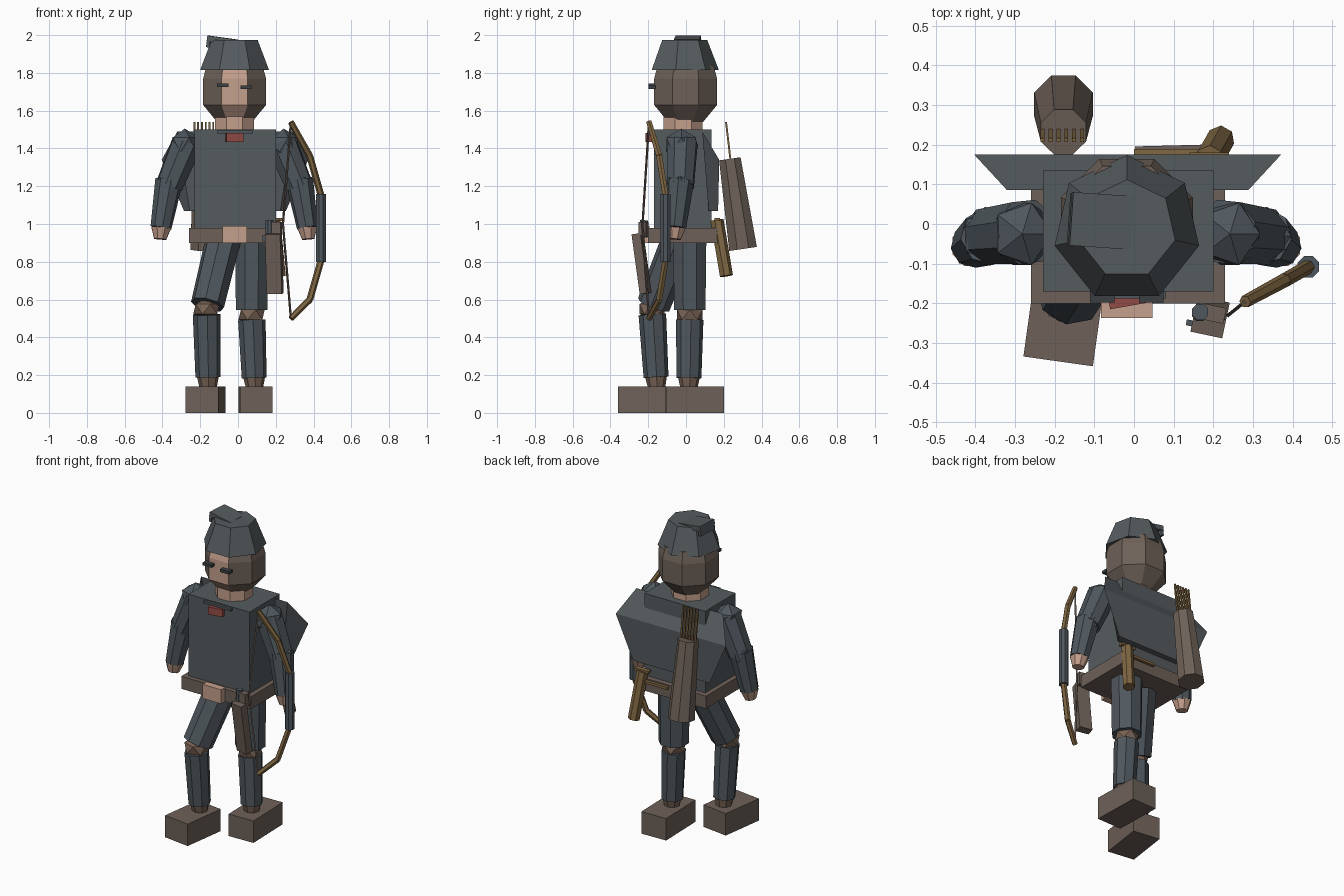
import bpy, bmesh, math
from mathutils import Vector, Matrix

if "Cube" in bpy.data.objects:
    bpy.data.objects.remove(bpy.data.objects["Cube"])


def material(name, rgb):
    m = bpy.data.materials.new(name)
    m.use_nodes = True
    m.diffuse_color = (*rgb, 1)
    m.node_tree.nodes["Principled BSDF"].inputs["Base Color"].default_value = (*rgb, 1)
    return m


cloth = material("slate cloth", (0.091, 0.105, 0.114))
sleeve = material("blue slate", (0.078, 0.096, 0.110))
leather = material("brown leather", (0.156, 0.120, 0.098))
tan = material("tan leather", (0.19, 0.125, 0.09))
skin = material("skin", (0.56, 0.35, 0.265))
gold = material("old wood", (0.215, 0.135, 0.055))
red = material("dull red", (0.29, 0.07, 0.058))
dark = material("dark grey", (0.045, 0.05, 0.055))


def finish(bm, name, *mats):
    bmesh.ops.recalc_face_normals(bm, faces=bm.faces)
    me = bpy.data.meshes.new(name)
    bm.to_mesh(me)
    bm.free()
    for m in mats:
        me.materials.append(m)
    ob = bpy.data.objects.new(name, me)
    bpy.context.scene.collection.objects.link(ob)
    return ob


def box(name, mat, loc, size, rot=(0, 0, 0)):
    bm = bmesh.new()
    bmesh.ops.create_cube(bm, size=1, matrix=Matrix.Diagonal((*size, 1)))
    ob = finish(bm, name, mat)
    ob.location = loc
    ob.rotation_euler = [math.radians(a) for a in rot]
    return ob


def tube(name, mat, a, b, r1, r2=None, n=8):
    a, b = Vector(a), Vector(b)
    bm = bmesh.new()
    turn = (b - a).to_track_quat('Z', 'Y').to_matrix().to_4x4()
    spin = Matrix.Rotation(math.pi / n, 4, 'Z')
    bmesh.ops.create_cone(bm, cap_ends=True, segments=n, radius1=r1, radius2=r2 or r1,
                          depth=(b - a).length,
                          matrix=Matrix.Translation((a + b) / 2) @ turn @ spin)
    return finish(bm, name, mat)


def ball(name, mat, loc, size):
    bm = bmesh.new()
    bmesh.ops.create_icosphere(bm, subdivisions=1, radius=1,
                               matrix=Matrix.Translation(loc) @ Matrix.Diagonal((*size, 1)))
    return finish(bm, name, mat)


def loft(name, mats, centre, rings, n, rule=None):
    """Stack flat-fronted polygon rings given as (height, radius)."""
    bm = bmesh.new()
    loops = []
    for z, r in rings:
        angles = [-math.pi / 2 + (i + 0.5) * math.tau / n for i in range(n)]
        loops.append([bm.verts.new((centre[0] + r * math.cos(t), centre[1] + r * math.sin(t), z))
                      for t in angles])
    for lo, hi in zip(loops, loops[1:]):
        for i in range(n):
            j = (i + 1) % n
            f = bm.faces.new((lo[i], lo[j], hi[j], hi[i]))
            if rule and rule(f.calc_center_median()):
                f.material_index = 1
    bm.faces.new(loops[0])
    bm.faces.new(loops[-1])
    return finish(bm, name, *mats)


# Boots
box("right_boot", leather, (-0.172, -0.208, 0.07), (0.177, 0.28, 0.14), (0, 0, -8))
box("left_boot", leather, (0.093, 0.045, 0.07), (0.172, 0.306, 0.14), (0, 0, 1.5))

# Legs: hip, knee and ankle joints
legs = {"right": ((-0.075, -0.03, 0.93), (-0.167, -0.18, 0.55), (-0.158, -0.155, 0.13)),
        "left": ((0.072, 0.02, 0.93), (0.072, 0.02, 0.52), (0.088, 0.015, 0.13))}
for side, joints in legs.items():
    hip, knee, ankle = map(Vector, joints)
    tube(side + "_thigh", sleeve, hip, knee.lerp(hip, 0.06), 0.095, 0.09)
    ball(side + "_knee", tan, knee, (0.078, 0.078, 0.06))
    tube(side + "_shin", sleeve, knee.lerp(ankle, 0.07), knee.lerp(ankle, 0.86), 0.073, 0.066)
    tube(side + "_ankle", tan, knee.lerp(ankle, 0.85), ankle, 0.058, 0.045)

# Torso, belt and collar
box("torso", cloth, (-0.015, -0.018, 1.235), (0.43, 0.305, 0.53))
box("belt", leather, (-0.015, -0.015, 0.94), (0.49, 0.37, 0.08))
box("buckle", skin, (-0.018, -0.215, 0.945), (0.13, 0.045, 0.09))
box("collar_band", sleeve, (-0.015, -0.178, 1.487), (0.19, 0.02, 0.016))
box("red_clasp", red, (-0.018, -0.19, 1.457), (0.092, 0.035, 0.048), (0, 0, 10))

# Cape: sloped shoulder, wide upper edge, narrow hem
bm = bmesh.new()
levels = [(0.305, 0.086, 1.49), (0.388, 0.176, 1.34), (0.27, 0.17, 1.07), (0.24, 0.12, 1.07)]
ends = [[bm.verts.new((-0.016 + s * w, y, z)) for w, y, z in levels] for s in (-1, 1)]
for i in range(4):
    j = (i + 1) % 4
    bm.faces.new((ends[0][i], ends[0][j], ends[1][j], ends[1][i]))
for end in ends:
    bm.faces.new(end)
finish(bm, "cape", cloth)

# Arms mirrored about the body centre
for side, s in (("left", 1), ("right", -1)):
    def at(x, y, z):
        return Vector((-0.02 + s * x, y, z))
    ball(side + "_shoulder", sleeve, at(0.262, -0.025, 1.42), (0.085, 0.092, 0.085))
    tube(side + "_upper_arm", sleeve, at(0.25, -0.02, 1.43), at(0.345, -0.03, 1.2), 0.085, 0.075)
    ball(side + "_elbow", sleeve, at(0.35, -0.03, 1.21), (0.075, 0.075, 0.075))
    tube(side + "_forearm", sleeve, at(0.345, -0.03, 1.23), at(0.388, -0.055, 0.98), 0.074, 0.056)
    tube(side + "_hand", skin, at(0.387, -0.055, 0.98), at(0.392, -0.06, 0.92), 0.056, 0.035)

# Neck and head; only the front of the head is bare skin
tube("neck", skin, (-0.018, -0.015, 1.48), (-0.018, -0.015, 1.62), 0.112)
loft("head", (leather, skin), (-0.018, -0.002),
     [(1.54, 0.10), (1.63, 0.18), (1.77, 0.18), (1.84, 0.16)], 8,
     lambda c: c.y < -0.1 and abs(c.x + 0.018) < 0.05)
for name, x, z in (("right_eye", -0.08, 1.735), ("left_eye", 0.043, 1.725)):
    box(name, dark, (x, -0.18, z), (0.062, 0.035, 0.018))

# Cap with a folded tip
loft("cap", (cloth,), (-0.018, -0.013), [(1.815, 0.187), (1.975, 0.125)], 7)
box("cap_fold", cloth, (-0.083, 0.008, 1.972), (0.155, 0.135, 0.03), (0, 8, -4))
box("cap_fold_tip", cloth, (-0.152, 0.012, 1.965), (0.018, 0.13, 0.06), (0, 8, -4))

# Bow: a grip, two jointed limbs and a drawn string
tube("bow_grip", sleeve, (0.44, -0.108, 0.8), (0.44, -0.108, 1.16), 0.029)
for name, zs in (("upper", (1.15, 1.36, 1.54)), ("lower", (0.81, 0.6, 0.5))):
    root, bend, tip = (0.44, -0.108, zs[0]), (0.38, -0.142, zs[1]), (0.28, -0.196, zs[2])
    tube(name + "_bow_limb_inner", gold, root, bend, 0.018, 0.018, 6)
    tube(name + "_bow_limb_outer", gold, bend, tip, 0.018, 0.016, 6)
    tube(name + "_bow_string", leather, tip, (0.238, -0.23, 1.0), 0.006, 0.006, 4)

# Knife sheath on the belt
box("sheath", leather, (0.192, -0.235, 0.79), (0.082, 0.048, 0.32), (8, 0, -12))
box("sheath_collar", leather, (0.195, -0.225, 0.97), (0.07, 0.04, 0.08), (0, 0, -12))
box("sheath_plate", sleeve, (0.175, -0.257, 0.925), (0.088, 0.015, 0.035), (0, 0, -12))
tube("knife_handle", sleeve, (0.167, -0.225, 0.93), (0.167, -0.222, 1.02), 0.022)

# Quiver and arrows on the back
tube("quiver", leather, (-0.178, 0.302, 0.868), (-0.178, 0.232, 1.345), 0.08, 0.062)
for i in range(6):
    x = -0.231 + i * 0.02
    tube("arrow", gold, (x, 0.24, 1.3), (x, 0.212, 1.54), 0.007, 0.007, 4)

# Small wooden scabbard and its strap at the back of the belt
tube("back_scabbard", gold, (0.218, 0.213, 0.725), (0.19, 0.163, 1.02), 0.036, 0.036, 7)
box("back_scabbard_guard", gold, (0.19, 0.165, 1.025), (0.1, 0.03, 0.016))
box("back_strap", gold, (0.08, 0.178, 0.965), (0.16, 0.022, 0.016))
